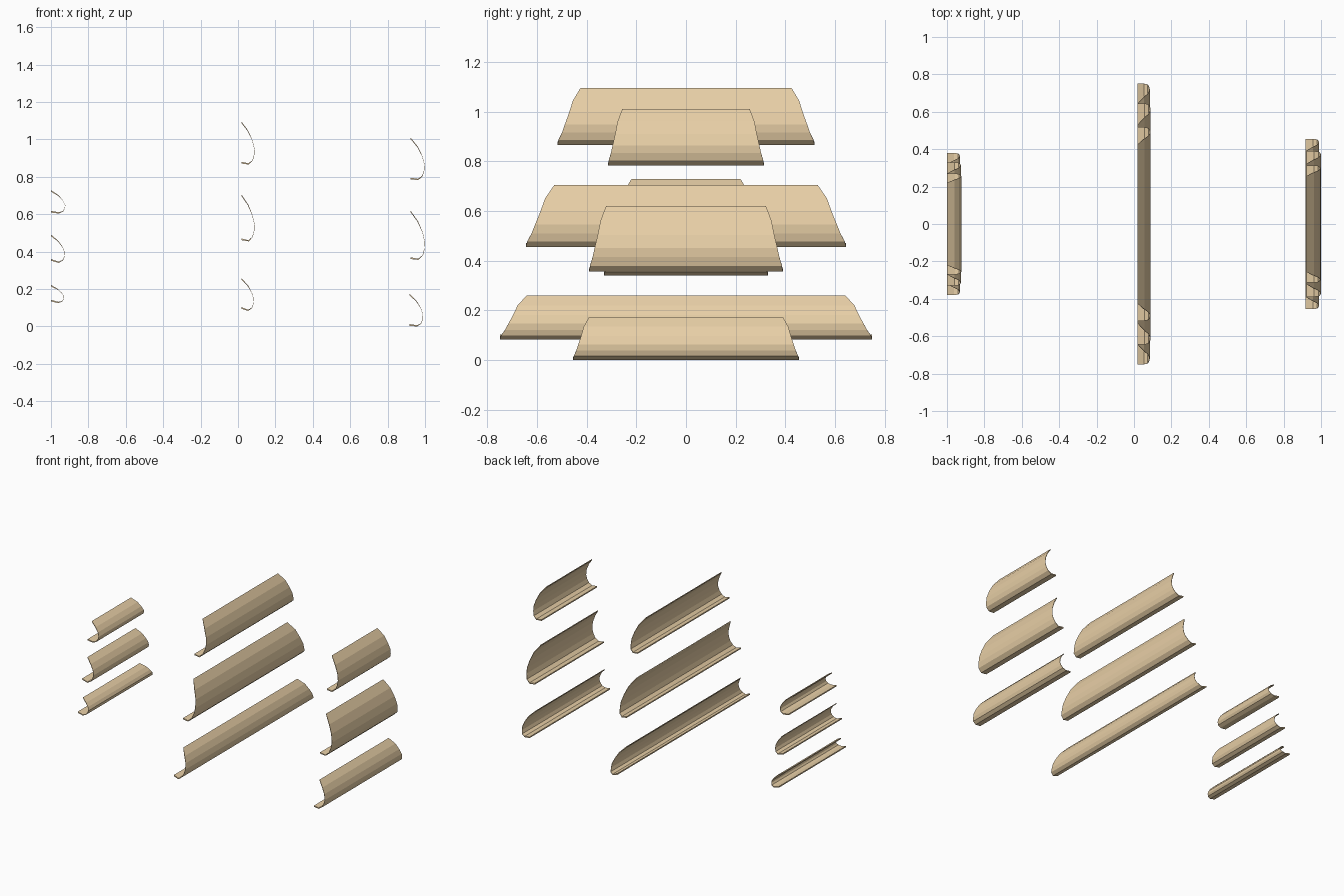
import bpy, bmesh

if "Cube" in bpy.data.objects:
    bpy.data.objects.remove(bpy.data.objects["Cube"])

wood = bpy.data.materials.new("tan")
wood.diffuse_color = (0.80, 0.62, 0.38, 1)
wood.use_nodes = True
wood.node_tree.nodes["Principled BSDF"].inputs["Base Color"].default_value = wood.diffuse_color

# Curved section: depth fraction, height fraction, end-taper fraction, wall thickness
PROFILE = [
    (0.00, 1.00, 0.00, 0.008),
    (0.53, 0.78, 0.33, 0.004),
    (0.84, 0.56, 0.50, 0.002),
    (1.00, 0.36, 0.68, 0.002),
    (0.97, 0.22, 0.80, 0.002),
    (0.86, 0.09, 0.95, 0.003),
    (0.55, 0.00, 1.00, 0.007),
    (0.00, 0.01, 1.00, 0.009),
]


def trough(name, x, depth, z0, z1, y_low, y_top, lift):
    """Thin curved shell along y, shorter at the top than at the lip."""
    h = z1 - z0
    pts = [(u * depth, z0 + v * h, y_low + (y_top - y_low) * (1 - w), t)
           for u, v, w, t in PROFILE]
    u, z, y, t = pts[-1]
    pts[-1] = (u, z + lift, y, t)
    outer, inner = [], []
    n = len(pts)
    for i, (px, pz, y, t) in enumerate(pts):
        a, b = pts[max(i - 1, 0)], pts[min(i + 1, n - 1)]
        dx, dz = b[0] - a[0], b[1] - a[1]
        l = (dx * dx + dz * dz) ** 0.5
        ox, oz = dz / l * t, -dx / l * t
        if i in (0, n - 1):          # keep the rim edges on the same plane
            ox, oz = 0, (t if i else -t)
        outer.append((x + px, y, pz))
        inner.append((x + px + ox, y, pz + oz))
    loop = outer + inner[::-1]
    bm = bmesh.new()
    front = [bm.verts.new((px, -y, pz)) for px, y, pz in loop]
    back = [bm.verts.new((px, y, pz)) for px, y, pz in loop]
    m = len(loop)
    for i in range(m):
        j = (i + 1) % m
        bm.faces.new((front[i], front[j], back[j], back[i]))
    for ring in (front, back):       # end walls
        for i in range(n - 1):
            bm.faces.new((ring[i], ring[i + 1], ring[m - 2 - i], ring[m - 1 - i]))
    bmesh.ops.recalc_face_normals(bm, faces=bm.faces)
    me = bpy.data.meshes.new(name)
    bm.to_mesh(me)
    bm.free()
    me.materials.append(wood)
    bpy.context.collection.objects.link(bpy.data.objects.new(name, me))


# Large pieces, middle column
trough("large_upper", 0.018, 0.071, 0.866, 1.096, 0.518, 0.425, 0.003)
trough("large_middle", 0.018, 0.071, 0.455, 0.706, 0.645, 0.530, 0.004)
trough("large_lower", 0.018, 0.067, 0.083, 0.259, 0.750, 0.643, 0.010)
# Medium pieces, right column
trough("medium_upper", 0.922, 0.076, 0.783, 1.011, 0.314, 0.257, 0.001)
trough("medium_middle", 0.922, 0.078, 0.356, 0.620, 0.390, 0.322, 0.002)
trough("medium_lower", 0.918, 0.072, 0.000, 0.174, 0.455, 0.390, 0.002)
# Small pieces, left column
trough("small_upper", -1.0, 0.077, 0.604, 0.729, 0.270, 0.220, 0.004)
trough("small_middle", -1.0, 0.075, 0.340, 0.491, 0.330, 0.270, 0.010)
trough("small_lower", -1.0, 0.070, 0.125, 0.222, 0.380, 0.320, 0.008)
